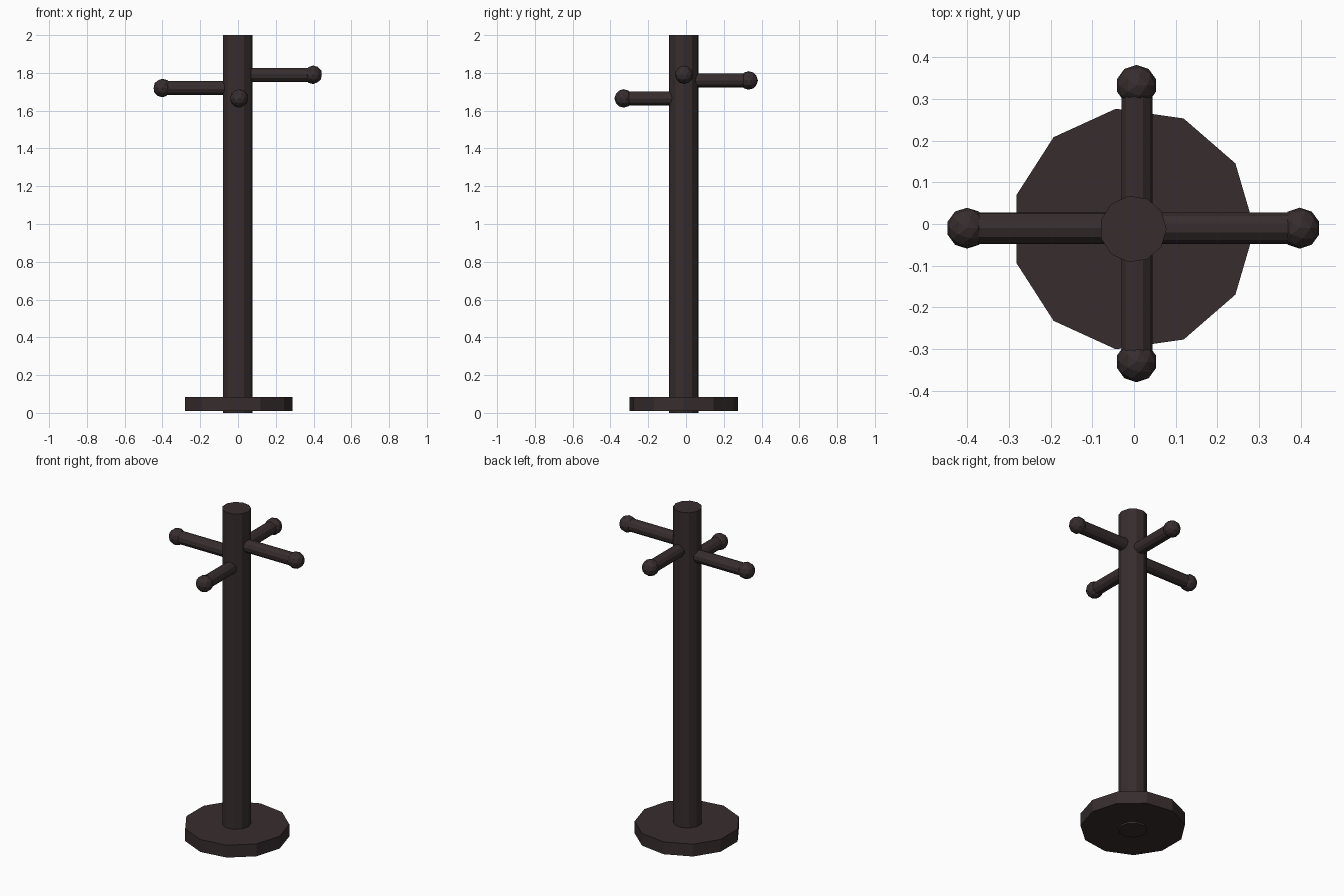
import bpy
import math
from mathutils import Matrix, Vector

cube = bpy.data.objects.get("Cube")
if cube:
    bpy.data.objects.remove(cube, do_unlink=True)

SIDES = 11
CENTRE = Vector((-0.002, -0.012, 0))

wood = bpy.data.materials.new("dark brown")
wood.use_nodes = True
colour = (0.038, 0.026, 0.027, 1)
wood.diffuse_color = colour
wood.node_tree.nodes["Principled BSDF"].inputs["Base Color"].default_value = colour


def finish(name):
    obj = bpy.context.object
    obj.name = name
    obj.data.materials.append(wood)
    return obj


def rod(name, start, end, radius):
    """Flat-sided cylinder between two points."""
    axis = end - start
    bpy.ops.mesh.primitive_cylinder_add(vertices=SIDES, radius=radius, depth=axis.length)
    obj = finish(name)
    # bring the first corner round to +x before aiming the rod
    turn = Matrix.Rotation(-math.pi / 2, 4, "Z")
    aim = Vector((0, 0, 1)).rotation_difference(axis).to_matrix().to_4x4()
    obj.data.transform(Matrix.Translation((start + end) / 2) @ aim @ turn)
    return obj


def up(z):
    return CENTRE + Vector((0, 0, z))


# Base disc and upright post
rod("base", up(0.01), up(0.085), 0.291)
rod("post", up(0), up(2), 0.08)

# Four pegs at stepped heights, each ending in a faceted knob
pegs = {
    "left": Vector((0.397, -0.01, 1.79)),
    "right": Vector((-0.4, -0.01, 1.72)),
    "back": Vector((0.006, 0.332, 1.76)),
    "front": Vector((0.006, -0.33, 1.665)),
}
for side, tip in pegs.items():
    if side in ("left", "right"):
        root = Vector((0, tip.y, tip.z))
    else:
        root = Vector((tip.x, CENTRE.y, tip.z))
    rod(side + "_peg", root, tip, 0.038)
    bpy.ops.mesh.primitive_ico_sphere_add(subdivisions=2, radius=0.049, location=tip)
    finish(side + "_knob")
